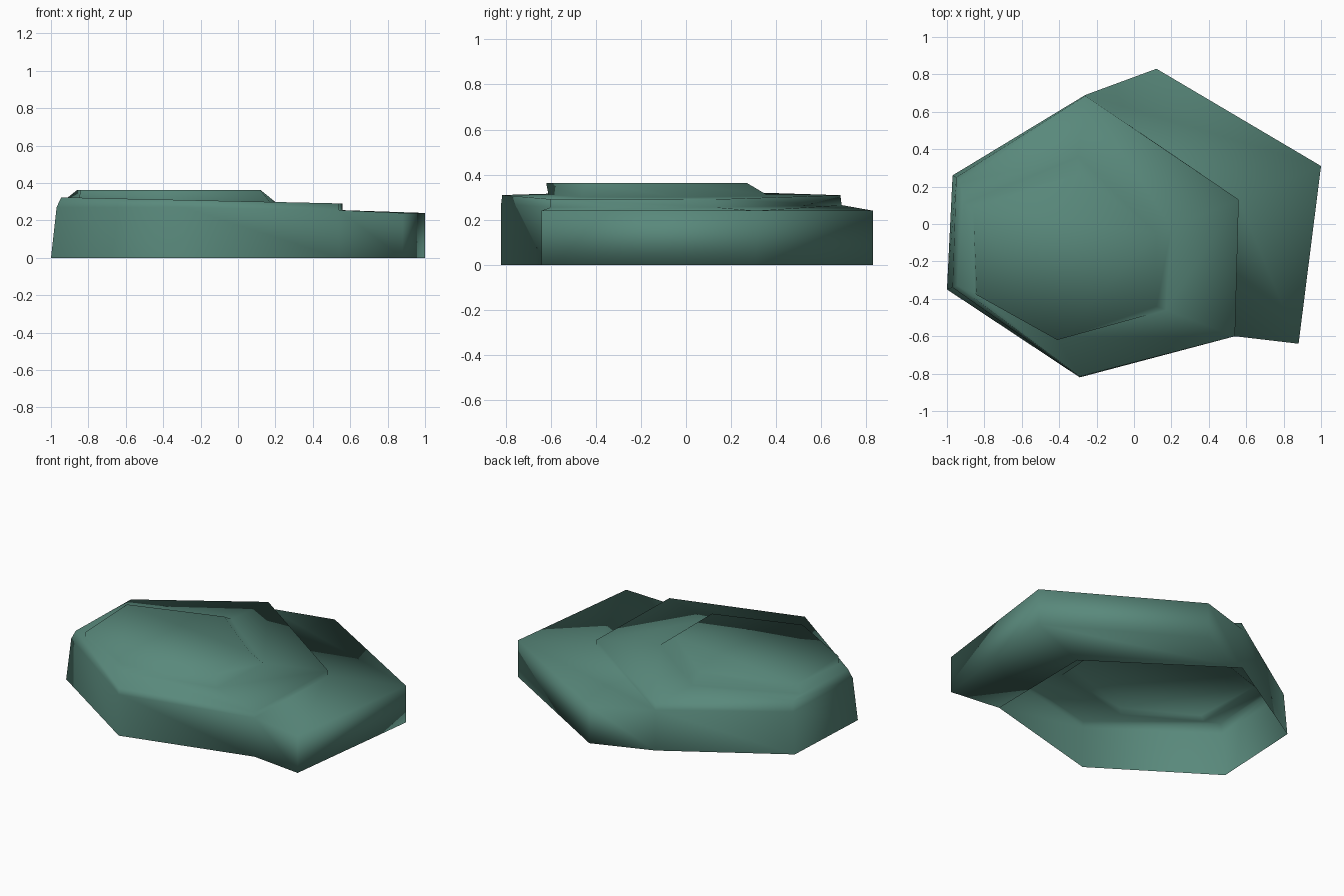
import bpy
import bmesh

cube = bpy.data.objects.get("Cube")
if cube:
    bpy.data.objects.remove(cube, do_unlink=True)

stone = bpy.data.materials.new("grey green stone")
stone.use_nodes = True
colour = (0.10, 0.25, 0.20, 1)
stone.diffuse_color = colour
stone.node_tree.nodes["Principled BSDF"].inputs["Base Color"].default_value = colour

bm = bmesh.new()


def ring(points):
    return [bm.verts.new(p) for p in points]


def bridge(lower, upper, skip=()):
    """Join two loops with the same number of corners by quads."""
    n = len(lower)
    for i in range(n):
        if i not in skip:
            j = (i + 1) % n
            bm.faces.new((lower[i], lower[j], upper[j], upper[i]))


def strip(lower, upper):
    for i in range(len(lower) - 1):
        bm.faces.new((lower[i], lower[i + 1], upper[i + 1], upper[i]))


def tilted(x, y):
    """Height of the gently sloping upper slab."""
    return (x, y, 0.303 - 0.022 * x)


# Main slab: corners run clockwise from the back, open underneath
foot = ring([(-0.26, 0.69, 0), (0.55, 0.13, 0), (0.54, -0.60, 0),
             (-0.29, -0.82, 0), (-1.0, -0.35, 0), (-0.97, 0.26, 0)])
wall = ring([(-0.26, 0.69, 0.265), (0.56, 0.13, 0.255), (0.54, -0.60, 0.255),
             (-0.29, -0.82, 0.27), (-0.97, -0.34, 0.27), (-0.95, 0.25, 0.27)])
shoulder = ring([tilted(*p) for p in
                 [(-0.26, 0.685), (0.56, 0.13), (0.54, -0.60),
                  (-0.29, -0.815), (-0.945, -0.33), (-0.93, 0.22)]])
bridge(foot, wall, skip=(0, 1))
bridge(wall, shoulder)

# Raised flat crown on the slab
crown_foot = ring([tilted(*p) for p in
                   [(-0.30, 0.36), (0.20, -0.02), (0.17, -0.46),
                    (-0.41, -0.61), (-0.85, -0.37), (-0.91, 0.11)]])
crown = ring([(x, y, 0.363) for x, y in
              [(-0.29, 0.27), (0.12, -0.05), (0.12, -0.44),
               (-0.41, -0.62), (-0.84, -0.38), (-0.86, 0.08)]])
bridge(shoulder, crown_foot)
bridge(crown_foot, crown)
bm.faces.new(crown)

# Lower ledge growing out of the slab's left side
outline = [(0.12, 0.83), (1.0, 0.31), (0.88, -0.64)]
ledge_foot = ring([(x, y, 0) for x, y in outline])
ledge_top = ring([(x, y, 0.24) for x, y in outline])
strip([foot[0], *ledge_foot, foot[2]], [wall[0], *ledge_top, wall[2]])
strip(wall[:3], ledge_top)
strip(foot[:3], ledge_foot)

bmesh.ops.recalc_face_normals(bm, faces=bm.faces)
# Open shell: make sure the crown looks upward
bm.normal_update()
top_face = max(bm.faces, key=lambda f: f.calc_center_median().z)
if top_face.normal.z < 0:
    bmesh.ops.reverse_faces(bm, faces=bm.faces)
for face in bm.faces:
    face.smooth = True

mesh = bpy.data.meshes.new("stepped_rock")
bm.to_mesh(mesh)
bm.free()
mesh.materials.append(stone)
rock = bpy.data.objects.new("stepped_rock", mesh)
bpy.context.collection.objects.link(rock)
